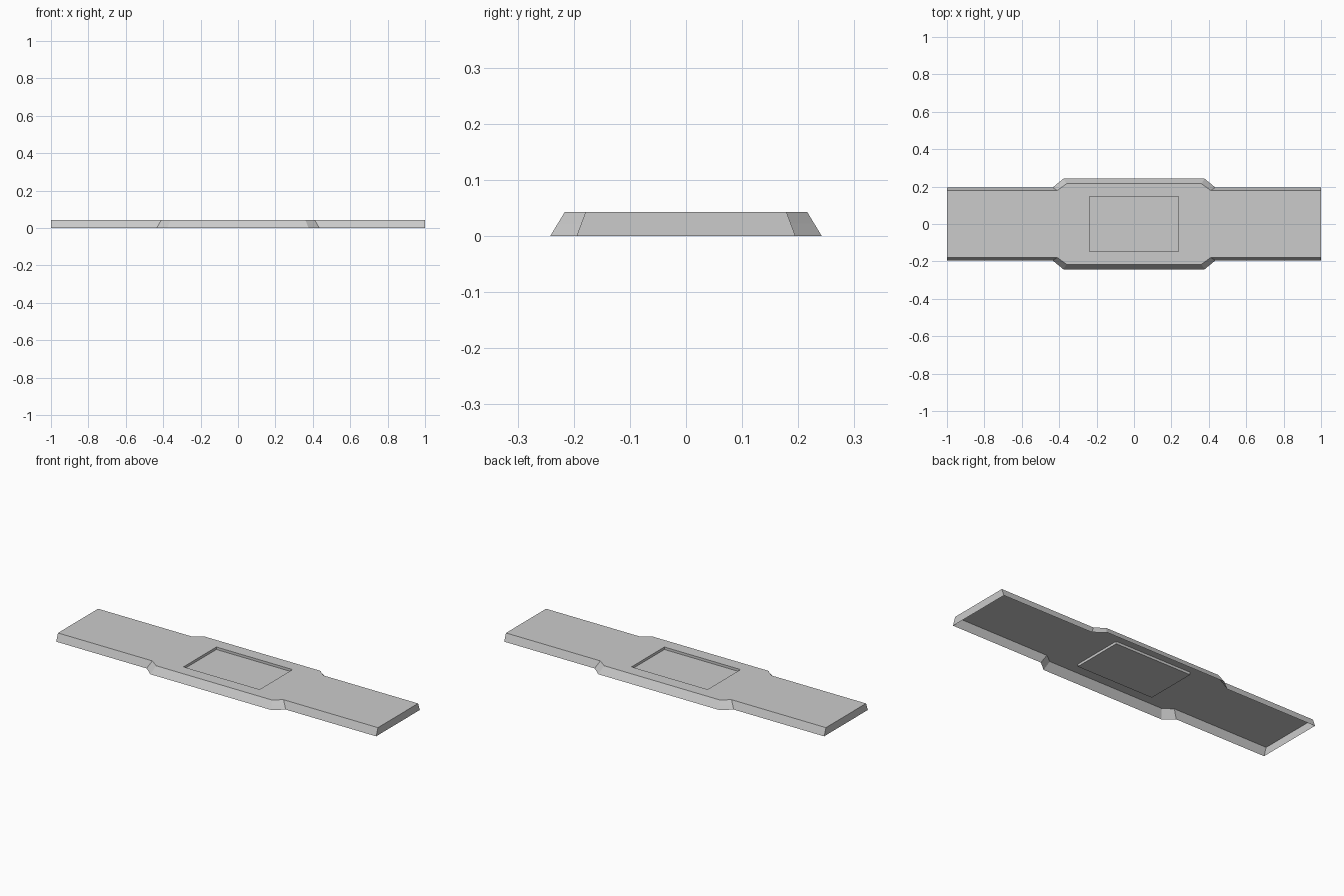
import bpy, bmesh

if "Cube" in bpy.data.objects:
    bpy.data.objects.remove(bpy.data.objects["Cube"])

H = 0.043        # plate height
MID = 0.022      # edge line running round the skirt
DEPTH = 0.014    # depth of the central recess


def outline(x_in, x_out, wide, narrow):
    """Counter-clockwise plan outline, mirrored from one quarter."""
    q = [(1.0, narrow), (x_out, narrow), (x_in, wide)]
    back = q + [(-x, y) for x, y in reversed(q)]
    return back + [(-x, -y) for x, y in back]


def ring(bm, pts, z):
    return [bm.verts.new((x, y, z)) for x, y in pts]


def bridge(bm, a, b):
    n = len(a)
    for i in range(n):
        j = (i + 1) % n
        bm.faces.new((a[i], a[j], b[j], b[i]))


def closed_edges(bm, loop):
    n = len(loop)
    out = []
    for i in range(n):
        pair = (loop[i], loop[(i + 1) % n])
        out.append(bm.edges.get(pair) or bm.edges.new(pair))
    return out


bm = bmesh.new()

# Sloping skirt, open underneath
low = outline(0.378, 0.435, 0.242, 0.195)
top = outline(0.36, 0.41, 0.216, 0.179)
t = MID / H
half = [(a[0] + (b[0] - a[0]) * t, a[1] + (b[1] - a[1]) * t) for a, b in zip(low, top)]
r0, r1, r2 = ring(bm, low, 0), ring(bm, half, MID), ring(bm, top, H)
bridge(bm, r0, r1)
bridge(bm, r1, r2)

# Central rectangular recess
rect = [(0.238, 0.147), (-0.238, 0.147), (-0.238, -0.147), (0.238, -0.147)]
rim, floor = ring(bm, rect, H), ring(bm, rect, H - DEPTH)
bridge(bm, rim, floor)
bm.faces.new(floor)

# Top surface around the recess
bmesh.ops.triangle_fill(bm, use_beauty=True, use_dissolve=False,
                        edges=closed_edges(bm, r2) + closed_edges(bm, rim),
                        normal=(0, 0, 1))

# Consistent outward normals
bmesh.ops.recalc_face_normals(bm, faces=bm.faces[:])
bm.faces.ensure_lookup_table()
if sum(f.normal.z * f.calc_area() for f in bm.faces) < 0:
    bmesh.ops.reverse_faces(bm, faces=bm.faces[:])

mesh = bpy.data.meshes.new("cover_plate")
bm.to_mesh(mesh)
bm.free()
bpy.context.collection.objects.link(bpy.data.objects.new("cover_plate", mesh))
